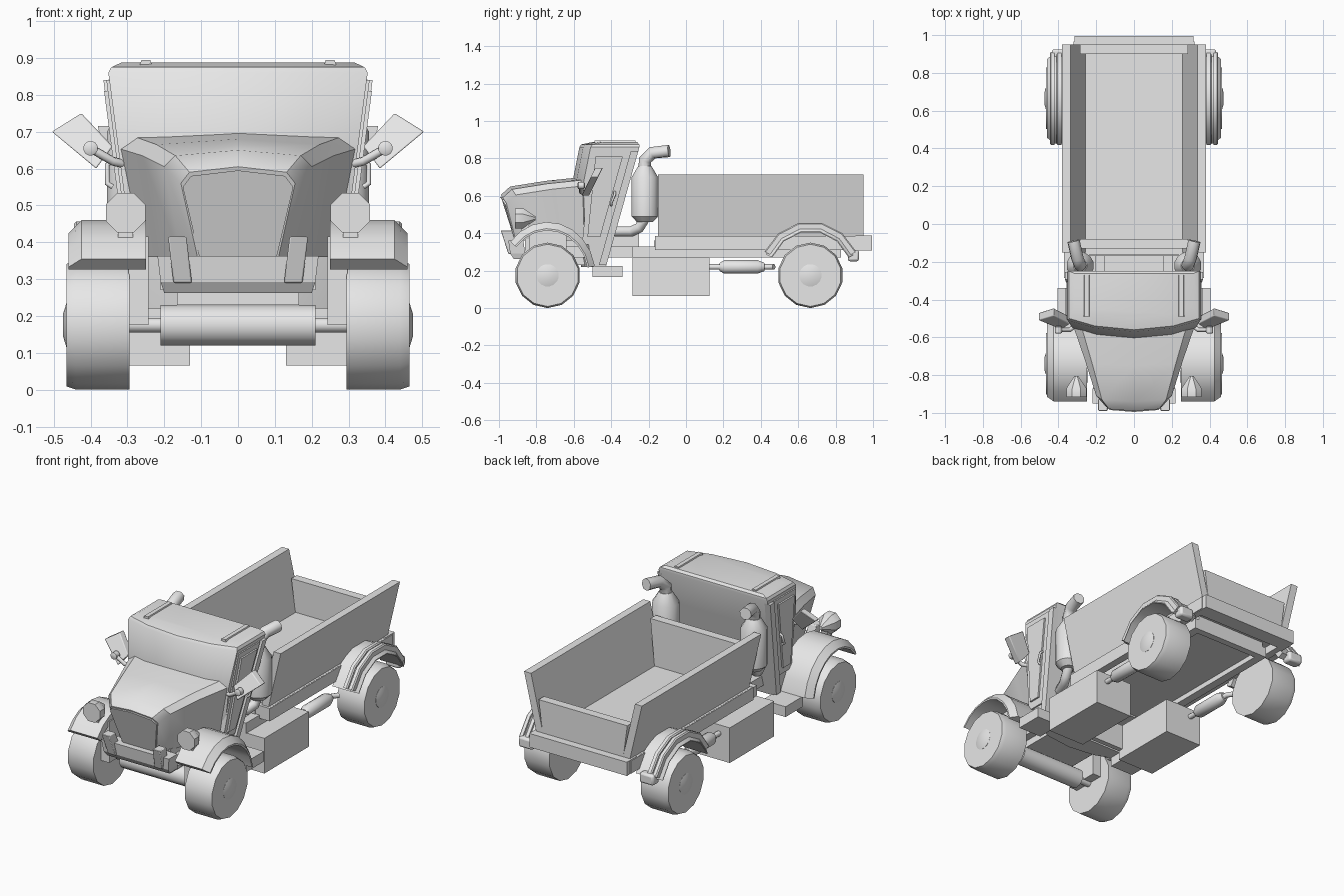
import bpy, bmesh, math
from mathutils import Vector

if "Cube" in bpy.data.objects:
    bpy.data.objects.remove(bpy.data.objects["Cube"])

shade = (.8, .8, .8, 1)
grey = bpy.data.materials.new("plain grey")
grey.use_nodes = True
grey.diffuse_color = shade
grey.node_tree.nodes["Principled BSDF"].inputs["Base Color"].default_value = shade


def finish(name, data, mirror, bevel=0):
    ob = bpy.data.objects.new(name, data)
    bpy.context.collection.objects.link(ob)
    data.materials.append(grey)
    if bevel:
        modifier = ob.modifiers.new("bevel", "BEVEL")
        modifier.width, modifier.segments = bevel, 2
    if mirror:
        ob.modifiers.new("mirror", "MIRROR")


def loft(name, rings, mirror=True, bevel=0):
    """Skin a list of equal closed rings and cap both ends."""
    bm = bmesh.new()
    loops = [[bm.verts.new(point) for point in ring] for ring in rings]
    for a, b in zip(loops, loops[1:]):
        for i in range(len(a)):
            bm.faces.new((a[i - 1], a[i], b[i], b[i - 1]))
    bm.faces.new(loops[0])
    bm.faces.new(loops[-1])
    bmesh.ops.recalc_face_normals(bm, faces=bm.faces)
    mesh = bpy.data.meshes.new(name)
    bm.to_mesh(mesh)
    bm.free()
    for polygon in mesh.polygons:
        polygon.use_smooth = True
    mesh.set_sharp_from_angle(angle=math.radians(35))
    finish(name, mesh, mirror, bevel)


def rectangle(x, y, z, width, depth):
    w, d = width / 2, depth / 2
    return [(x - w, y - d, z), (x + w, y - d, z), (x + w, y + d, z), (x - w, y + d, z)]


def block(name, base, size, lean=(0, 0), flare=1, bevel=0):
    """Box on its bottom centre; the top may be shifted or widened."""
    x, y, z = base
    width, depth, height = size
    bottom = rectangle(x, y, z, width, depth)
    top = rectangle(x + lean[0], y + lean[1], z + height, width * flare, depth)
    loft(name, [bottom, top], x != 0, bevel)


def drum(name, start, axis, radius, length, sides=12, near=1, far=1, shoulder=.85):
    """Round body along an axis, narrowed at its near and far ends."""
    turn = Vector(axis).to_track_quat("Z", "Y")
    profile = [(near, 0), (1, .1), (1, shoulder), (far, 1)]
    angles = [math.tau * (i + .5) / sides for i in range(sides)]
    loft(name, [[Vector(start) + turn @ Vector((radius * scale * math.cos(a),
                                                radius * scale * math.sin(a), length * along))
                 for a in angles] for scale, along in profile])


def tube(name, radius, points):
    curve = bpy.data.curves.new(name, "CURVE")
    curve.dimensions, curve.use_fill_caps = "3D", True
    curve.bevel_depth, curve.bevel_resolution = radius, 2
    spline = curve.splines.new("POLY")
    spline.points.add(len(points) - 1)
    for point, place in zip(spline.points, points):
        point.co = (*place, 1)
    finish(name, curve, True)


def arch(name, wheel_y, inside, outside, inner, outer, begin, end, steps, squeeze):
    """Fender strip following a wheel, with a chamfered outer edge."""
    chamfer = min(.035, (outside - inside) / 4)
    section = [(inside, inner), (inside, outer), (outside - chamfer, outer),
               (outside, outer - chamfer), (outside, inner)]
    angles = [math.radians(begin + (end - begin) * i / steps) for i in range(steps + 1)]
    loft(name, [[(x, wheel_y + squeeze * r * math.cos(a), wheel_z + r * math.sin(a))
                 for x, r in section] for a in angles])


def both(half):
    return half + [(-x, y, z) for x, y, z in reversed(half[1:-1])]


# Wheels and hubs
wheel_z = .175
sideways, backward, upward = (1, 0, 0), (0, 1, 0), (0, 0, 1)
front_y, rear_y = -.74, .665
for end, y in (("front", front_y), ("rear", rear_y)):
    drum(end + "_wheel", (.295, y, wheel_z), sideways, wheel_z, .17, 14, far=.95)
    drum(end + "_hub", (.46, y, wheel_z), sideways, .06, .015, 16, far=.5, shoulder=.4)

# Front axle
drum("front_axle", (0, front_y, wheel_z), sideways, .055, .21, 14)
drum("front_axle_shaft", (.2, front_y, wheel_z), sideways, .02, .1)


# Hood with slanted grille
def hood_ring(y, top, width):
    under, low = y + .08, width - .045
    return both([(0, y, top), (width * .85, y + .01, top - .015), (width, y + .03, top - .045),
                 (low, under, .36), (0, under, .36)])


loft("hood", [hood_ring(-.99, .605, .155), hood_ring(-.94, .65, .2),
              hood_ring(-.75, .68, .26), hood_ring(-.56, .7, .325)], False)
loft("grille", [hood_ring(y, .595, .15) for y in (-.995, -.98)], False)
block("engine_block", (0, -.68, .23), (.33, .36, .14))


# Cab, widening and leaning back with height
def cab_side(z):
    return .24 + .13 * z


def cab_rear(z):
    return .28 * z - .49


def cab_ring(z, front, inset=0):
    x, rear = cab_side(z) - inset, cab_rear(z) - inset / 2
    return both([(0, front - .06, z), (x * .6, front - .04, z), (x, front, z), (x, rear, z), (0, rear, z)])


loft("cab", [cab_ring(.22, -.5), cab_ring(.45, -.54), cab_ring(.66, -.55),
             cab_ring(.86, -.51), cab_ring(.875, -.5, .01), cab_ring(.888, -.44, .04)], False)


def side_panel(name, raised, low, high, front, rear_gap):
    """Raised panel on the cab side; front gives its y from the height."""
    rings = []
    for z in (low, high):
        x, y, rear = cab_side(z), front(z), cab_rear(z) - rear_gap
        rings.append([(x - .02, y, z), (x + raised, y, z), (x + raised, rear, z), (x - .02, rear, z)])
    loft(name, rings)


side_panel("door", .008, .34, .84, lambda z: .1 * z - .59, .05)
side_panel("door_panel", .018, .38, .81, lambda z: .1 * z - .565, .075)
side_panel("rear_pillar", .016, .23, .84, lambda z: cab_rear(z) - .04, 0)
tube("door_handle", .007, [(.34, -.4, .55), (.355, -.4, .56), (.355, -.38, .61), (.34, -.38, .62)])
block("roof_rail", (.25, -.38, .87), (.04, .22, .025), flare=.6)

# Mirrors
plate = [(.425, .75), (.505, .7), (.385, .6), (.34, .66)]
loft("side_mirror", [[(x, z / 2 - gap, z) for x, z in plate] for gap in (.82, .86)], bevel=.004)
tube("mirror_arm", .012, [(.3, -.53, .61), (.34, -.56, .62), (.4, -.56, .655)])
drum("mirror_joint", (.4, -.58, .655), backward, .02, .04, near=.6, far=.6)

# Front fenders, steps and headlights
arch("front_fender", front_y, .25, .46, .24, .285, 141, 10, 8, .9)
block("cab_step", (.33, -.42, .165), (.15, .16, .06))
block("fender_liner", (.27, front_y, wheel_z), (.055, .2, .24))
drum("headlight", (.305, -.915, .48), backward, .058, .11, 8, far=.2, shoulder=.4)
block("headlight_post", (.305, -.86, .4), (.04, .04, .06))

# Front bumper
block("front_bumper", (0, -.88, .262), (.4, .08, .03), (0, -.02), 1.05)
block("bumper_upper_plate", (0, -.9, .292), (.42, .08, .07), (0, -.01), 1.04)
block("bumper_bracket", (.15, -.92, .29), (.05, .06, .125), (.015, -.04), bevel=.004)

# Exhaust stacks
stack_x, stack_y = .285, -.22
drum("stack_muffler", (stack_x, stack_y, .46), upward, .073, .3, near=.6, far=.5, shoulder=.8)
tube("stack_outlet", .034, [(stack_x, stack_y, .74), (stack_x, stack_y, .79),
                            (.3, -.18, .83), (.32, -.09, .84)])
tube("stack_inlet", .028, [(stack_x, stack_y, .48), (.28, -.25, .43), (.26, -.29, .41), (.22, -.38, .41)])

# Cargo bed with flared sides
bed_y, bed_length, floor_z = .4, 1.1, .385
block("bed_side", (.278, bed_y, floor_z - .01), (.045, bed_length, .34), (.08, 0))
block("bed_front_panel", (0, -.105, floor_z), (.52, .05, .27), flare=1.1)
block("tailgate", (0, .925, floor_z), (.52, .05, .19), flare=1.1)
block("bed_floor", (0, bed_y, .355), (.63, 1.13, .03))
block("bed_sill", (.298, bed_y, .31), (.045, 1.13, .074))
block("bed_front_beam", (0, -.14, .31), (.63, .05, .074))
block("rear_bumper", (0, .95, .307), (.63, .09, .08))

# Chassis
block("front_chassis_rail", (.185, -.55, .27), (.05, .55, .06))
block("rear_chassis_rail", (.23, .27, .27), (.05, 1.12, .06))
block("rear_chassis_beam", (0, .81, .27), (.46, .04, .06))
block("chassis_floor", (0, .33, .3), (.46, 1, .06))
block("tank_cross_panel", (0, -.27, .12), (.3, .03, .15))
block("cab_rear_mount", (0, -.27, .29), (.31, .2, .04))
block("cab_rear_frame", (0, -.33, .33), (.3, .16, .07))

# Side storage boxes and mufflers
block("storage_box", (.25, -.08, .065), (.24, .41, .205))
drum("side_muffler", (.3, .18, .22), backward, .037, .24, near=.6, far=.6)
tube("muffler_pipe", .015, [(.3, .12, .22), (.3, .44, .22), (.32, .47, .22)])

# Rear fenders with raised ribs and lamps
arch("rear_fender", rear_y, .31, .46, .235, .275, 156, 24, 5, .95)
for place, x in (("inner", .385), ("outer", .42)):
    arch(f"rear_fender_{place}_rib", rear_y, x, x + .025, .25, .288, 154, 26, 5, .95)
block("tail_lamp", (.39, .895, .25), (.09, .06, .06), bevel=.012)
